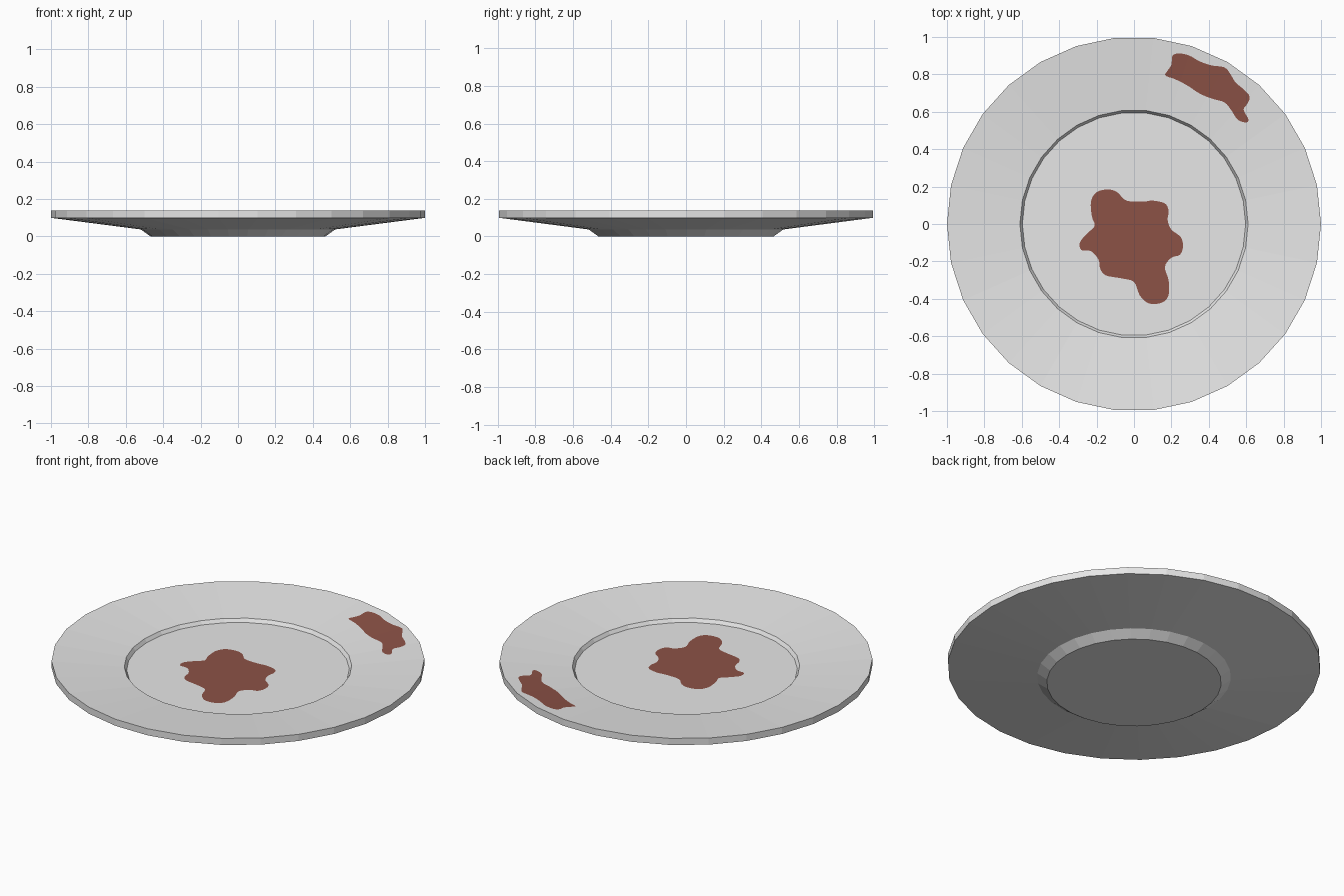
import bpy, bmesh, math
from mathutils import Vector

if "Cube" in bpy.data.objects:
    bpy.data.objects.remove(bpy.data.objects["Cube"])

SIDES = 30
STEP = 2 * math.pi / SIDES


def material(name, rgb):
    m = bpy.data.materials.new(name)
    m.diffuse_color = (*rgb, 1)
    m.use_nodes = True
    m.node_tree.nodes["Principled BSDF"].inputs["Base Color"].default_value = m.diffuse_color
    return m


def finish(bm, name, mat):
    me = bpy.data.meshes.new(name)
    bm.to_mesh(me)
    bm.free()
    me.materials.append(mat)
    ob = bpy.data.objects.new(name, me)
    bpy.context.collection.objects.link(ob)
    return ob


china = material("pale grey china", (0.8, 0.8, 0.8))
sauce = material("brown sauce", (0.265, 0.085, 0.062))

FLOOR_Z, LIP_R, LIP_Z, RIM_Z = 0.081, 0.61, 0.101, 0.138

# Plate: lathed profile from the foot, around the rim, to the sunken floor
profile = [(0.468, 0), (0.52, 0.037), (1.0, 0.099), (1.0, RIM_Z),
           (LIP_R, LIP_Z), (0.597, FLOOR_Z)]
bm = bmesh.new()
rings = [[bm.verts.new((r * math.cos(i * STEP), r * math.sin(i * STEP), z))
          for i in range(SIDES)] for r, z in profile]
for a, b in zip(rings, rings[1:]):
    for i in range(SIDES):
        j = (i + 1) % SIDES
        bm.faces.new((a[i], a[j], b[j], b[i]))
bm.faces.new(rings[0][::-1])
bm.faces.new(rings[-1])
finish(bm, "plate", china)


def surface_z(x, y):
    """Height of the faceted plate top."""
    a = math.atan2(y, x) % STEP - STEP / 2
    r = math.hypot(x, y) * math.cos(a) / math.cos(STEP / 2)
    if r < LIP_R:
        return FLOOR_Z
    return LIP_Z + (r - LIP_R) / (1 - LIP_R) * (RIM_Z - LIP_Z)


def smooth_loop(pts, sub=4):
    """Closed Catmull-Rom curve through the points."""
    p = [Vector(q) for q in pts]
    n = len(p)
    out = []
    for i in range(n):
        a, b, c, d = p[i - 1], p[i], p[(i + 1) % n], p[(i + 2) % n]
        for k in range(sub):
            t = k / sub
            out.append(0.5 * (2 * b + (c - a) * t + (2 * a - 5 * b + 4 * c - d) * t * t
                              + (3 * b - a - 3 * c + d) * t ** 3))
    return out


def stain(name, pts):
    bm = bmesh.new()
    f = bm.faces.new([bm.verts.new((q.x, q.y, 0)) for q in smooth_loop(pts)])
    f.normal_update()
    if f.normal.z < 0:
        f.normal_flip()
    bmesh.ops.triangulate(bm, faces=bm.faces[:])
    # split along the plate facets so the sheet lies exactly on them
    for i in range(SIDES // 2):
        no = (-math.sin(i * STEP), math.cos(i * STEP), 0)
        bmesh.ops.bisect_plane(bm, geom=bm.verts[:] + bm.edges[:] + bm.faces[:],
                               dist=1e-6, plane_co=(0, 0, 0), plane_no=no)
    for v in bm.verts:
        v.co.z = surface_z(v.co.x, v.co.y) + 0.002
    finish(bm, name, sauce)


# Splash in the middle of the plate
stain("centre_stain", [
    (-.14, .185), (-.09, .17), (-.04, .125), (.05, .12), (.10, .125), (.165, .11),
    (.185, .07), (.18, .02), (.20, -.03), (.25, -.07), (.262, -.12), (.245, -.165),
    (.20, -.18), (.165, -.23), (.185, -.30), (.185, -.38), (.15, -.42), (.08, -.425),
    (.03, -.38), (.0, -.31), (-.07, -.29), (-.15, -.275), (-.18, -.24), (-.19, -.19),
    (-.23, -.145), (-.28, -.14), (-.29, -.10), (-.25, -.05), (-.21, -.01),
    (-.225, .04), (-.23, .12), (-.20, .17)])

# Smear on the rim
stain("rim_stain", [
    (.206, .90), (.243, .912), (.297, .90), (.35, .87), (.414, .848), (.484, .837),
    (.516, .80), (.543, .757), (.586, .72), (.618, .682), (.607, .644), (.586, .612),
    (.612, .559), (.596, .543), (.553, .559), (.521, .607), (.484, .65), (.414, .671),
    (.35, .698), (.286, .74), (.222, .773), (.168, .794), (.18, .82), (.20, .853)])
